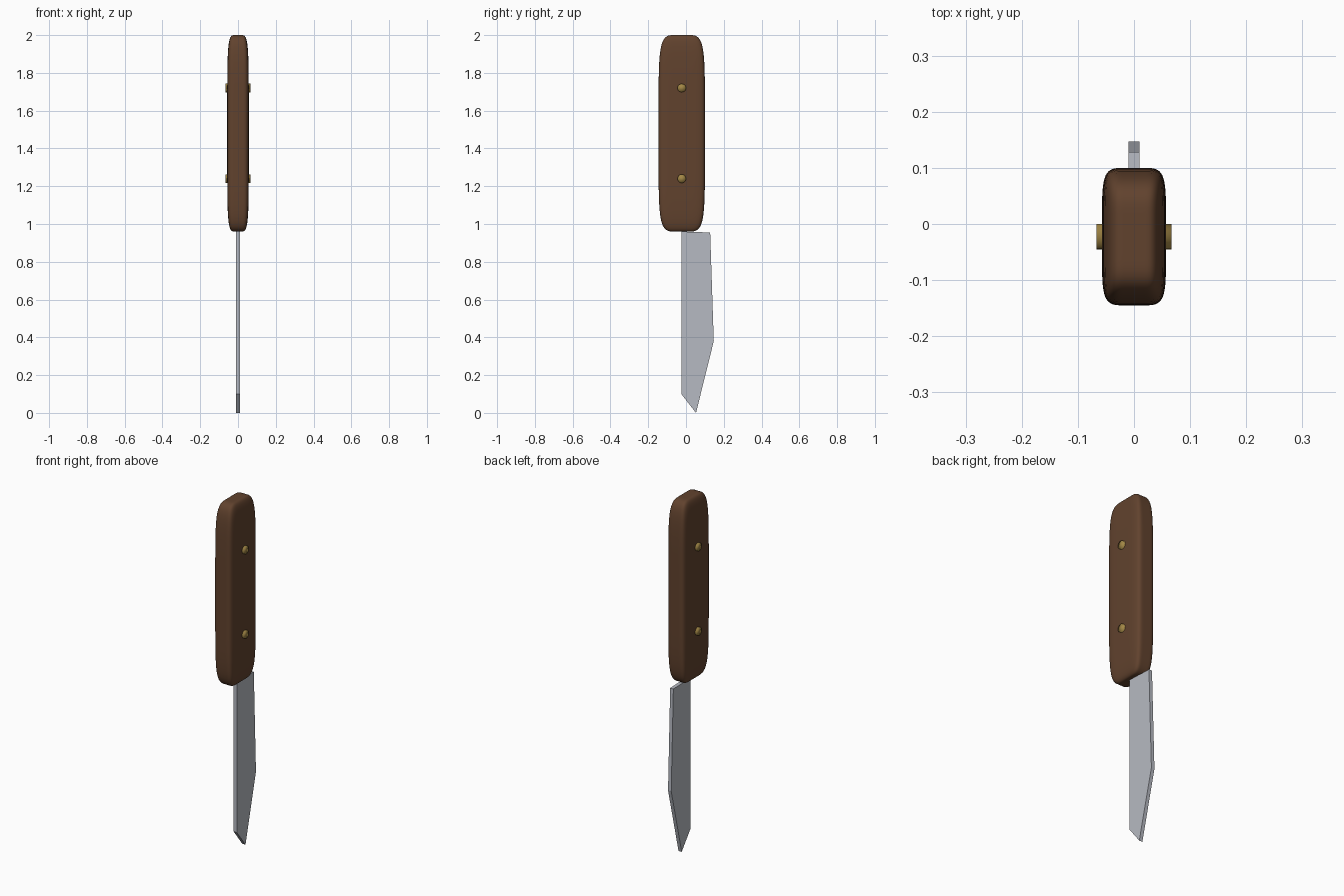
import bpy, bmesh, math
from mathutils import Matrix, Vector

cube = bpy.data.objects.get("Cube")
if cube:
    bpy.data.objects.remove(cube, do_unlink=True)


def material(name, rgb):
    mat = bpy.data.materials.new(name)
    mat.use_nodes = True
    mat.diffuse_color = (*rgb, 1)
    mat.node_tree.nodes["Principled BSDF"].inputs["Base Color"].default_value = (*rgb, 1)
    return mat


def add_object(name, bm, mat, smooth):
    bmesh.ops.recalc_face_normals(bm, faces=bm.faces)
    for face in bm.faces:
        face.smooth = smooth
    mesh = bpy.data.meshes.new(name)
    bm.to_mesh(mesh)
    bm.free()
    mesh.materials.append(mat)
    obj = bpy.data.objects.new(name, mesh)
    bpy.context.collection.objects.link(obj)
    return obj


wood = material("brown_wood", (0.12, 0.055, 0.027))
steel = material("steel", (0.47, 0.49, 0.54))
brass = material("brass", (0.36, 0.24, 0.06))

GRIP_Y = -0.0225

# Handle: box cage cut in thirds, rounded by subdivision
bm = bmesh.new()
bmesh.ops.create_cube(bm, size=1)
bmesh.ops.subdivide_edges(bm, edges=bm.edges[:], cuts=2, use_grid_fill=True)
bmesh.ops.transform(bm, verts=bm.verts,
                    matrix=Matrix.Translation((0, GRIP_Y, 1.48)) @ Matrix.Diagonal((0.114, 0.245, 1.04, 1)))
handle = add_object("handle", bm, wood, True)
handle.modifiers.new("rounding", "SUBSURF").levels = 3
handle.modifiers["rounding"].render_levels = 3

# Blade: flat plate extruded from its side profile (y, z)
profile = [(-0.025, 0.96), (0.128, 0.955), (0.147, 0.38), (0.053, 0), (-0.025, 0.1)]
bm = bmesh.new()
side = bm.faces.new([bm.verts.new((-0.01, y, z)) for y, z in profile])
ext = bmesh.ops.extrude_face_region(bm, geom=[side])
bmesh.ops.translate(bm, vec=Vector((0.02, 0, 0)),
                    verts=[v for v in ext["geom"] if isinstance(v, bmesh.types.BMVert)])
add_object("blade", bm, steel, False)

# Rivets: pins running through the handle
for name, z in (("lower_rivet", 1.24), ("upper_rivet", 1.72)):
    bm = bmesh.new()
    bmesh.ops.create_cone(bm, cap_ends=True, segments=32, radius1=0.0225, radius2=0.0225, depth=0.134,
                          matrix=Matrix.Translation((0, GRIP_Y, z)) @ Matrix.Rotation(math.pi / 2, 4, "Y"))
    add_object(name, bm, brass, True)
